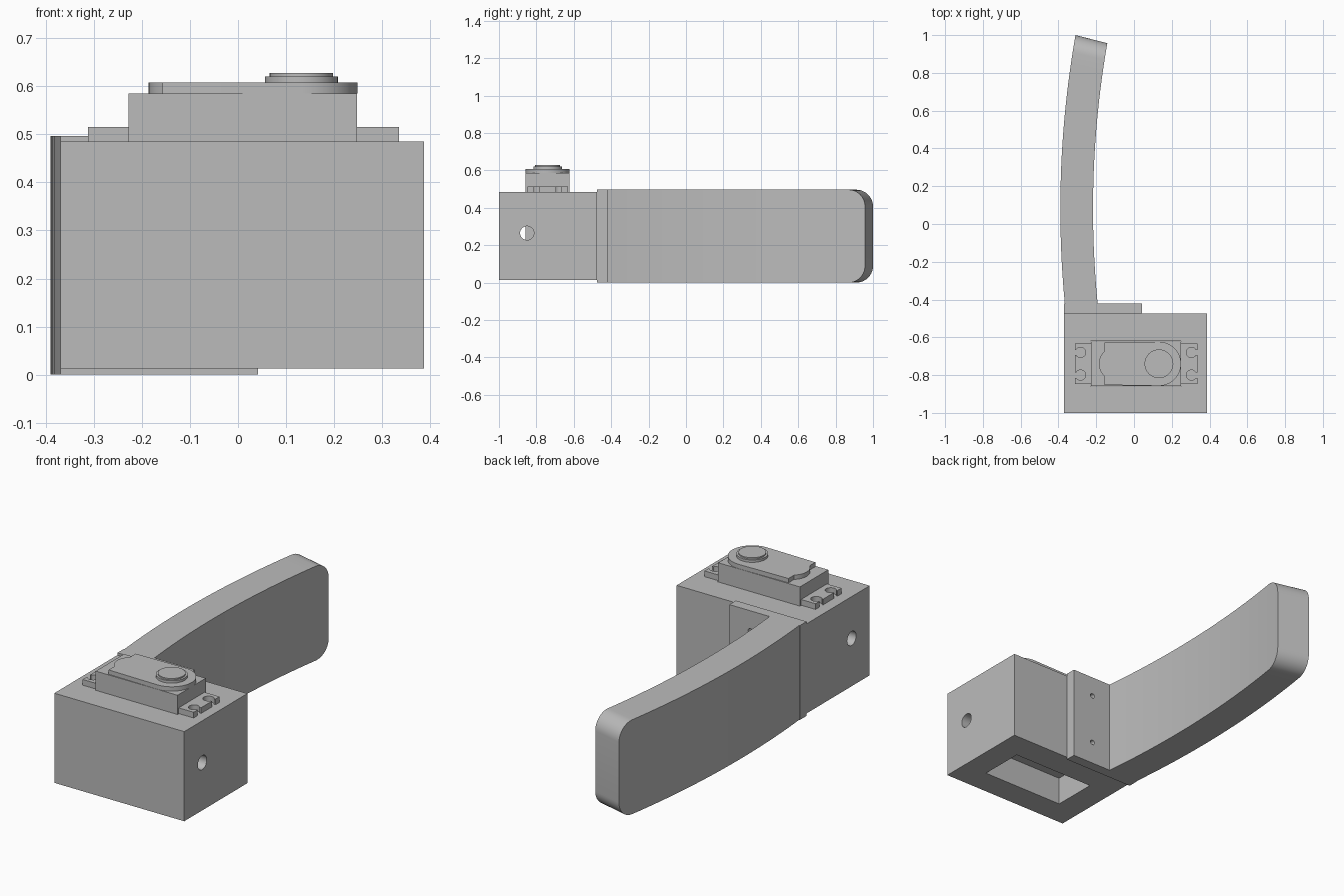
import bpy, bmesh, math

old = bpy.data.objects.get("Cube")
if old:
    bpy.data.objects.remove(old, do_unlink=True)

grey = bpy.data.materials.new("plain_grey")
grey.use_nodes = True
colour = (0.5, 0.5, 0.5, 1)
grey.diffuse_color = colour
grey.node_tree.nodes["Principled BSDF"].inputs["Base Color"].default_value = colour


def finish(name, bm):
    bmesh.ops.recalc_face_normals(bm, faces=bm.faces)
    mesh = bpy.data.meshes.new(name)
    bm.to_mesh(mesh)
    bm.free()
    mesh.materials.append(grey)
    ob = bpy.data.objects.new(name, mesh)
    bpy.context.collection.objects.link(ob)
    return ob


def prism(name, outline, z0, z1):
    bm = bmesh.new()
    low = [bm.verts.new((x, y, z0)) for x, y in outline]
    high = [bm.verts.new((x, y, z1)) for x, y in outline]
    bm.faces.new(low)
    bm.faces.new(high)
    for i in range(len(low)):
        j = (i + 1) % len(low)
        bm.faces.new((low[i], low[j], high[j], high[i]))
    return finish(name, bm)


def box(name, x0, x1, y0, y1, z0, z1):
    return prism(name, [(x0, y0), (x1, y0), (x1, y1), (x0, y1)], z0, z1)


def arc(cx, cy, r, start, end, n):
    angles = [math.radians(start + (end - start) * i / n) for i in range(n + 1)]
    return [(cx + r * math.cos(a), cy + r * math.sin(a)) for a in angles]


def disc(name, x, y, r, z0, z1):
    return prism(name, arc(x, y, r, 0, 360, 40)[:-1], z0, z1)


def activate(ob):
    bpy.ops.object.select_all(action='DESELECT')
    ob.select_set(True)
    bpy.context.view_layer.objects.active = ob


def cut(target, cutters):
    activate(target)
    for c in cutters:
        c.hide_render = True
        mod = target.modifiers.new("cut", 'BOOLEAN')
        mod.operation, mod.solver, mod.object = 'DIFFERENCE', 'EXACT', c
        bpy.ops.object.modifier_apply(modifier=mod.name)
        bpy.data.objects.remove(c, do_unlink=True)


def smooth(ob):
    activate(ob)
    bpy.ops.object.shade_smooth_by_angle(angle=math.radians(30))


# Housing block with servo pocket and cross hole
block = box("housing_block", -0.37, 0.387, -1, -0.475, 0.013, 0.485)
pocket = box("pocket_cutter", -0.23, 0.25, -0.86, -0.62, -0.1, 0.6)
cross = disc("cross_hole_cutter", 0, 0, 0.037, -0.6, 0.6)
cross.rotation_euler = (0, math.pi / 2, 0)
cross.location = (0, -0.85, 0.265)
cut(block, [pocket, cross])
smooth(block)

# Mounting plate with two screw holes
plate = box("mounting_plate", -0.37, 0.042, -0.475, -0.42, 0, 0.497)
holes = []
for z in (0.12, 0.39):
    h = disc("screw_hole_cutter", 0, 0, 0.013, -0.04, 0.1)
    h.rotation_euler = (math.pi / 2, 0, 0)
    h.location = (-0.08, -0.43, z)
    holes.append(h)
cut(plate, holes)
smooth(plate)

# Curved arm: a bowed bar whose far end has rounded corners
START, MID_Y, CENTRE_X = -0.42, 0.08, 4.91
OUTER, INNER, HALF, ROUND = 5.3, 5.127, 0.2485, 0.09
LENGTH = 1 - START
steps = [LENGTH - (LENGTH - ROUND) * i / 24 for i in range(24)]
steps += [ROUND * (1 - math.sin(math.radians(9 * i))) for i in range(11)]
bm = bmesh.new()
rings = []
for s in steps:
    h = HALF
    if s < ROUND:
        h += math.sqrt(max(0, ROUND ** 2 - (ROUND - s) ** 2)) - ROUND
    t = 1 - s / LENGTH
    ring = []
    for radius, end, sides in ((OUTER, 1, (-1, 1)), (INNER, 0.957, (1, -1))):
        y = START + (end - START) * t
        x = CENTRE_X - math.sqrt(radius ** 2 - (y - MID_Y) ** 2)
        ring += [bm.verts.new((x, y, HALF + k * h)) for k in sides]
    rings.append(ring)
for a, b in zip(rings, rings[1:]):
    for i in range(4):
        j = (i + 1) % 4
        bm.faces.new((a[i], a[j], b[j], b[i]))
bm.faces.new(rings[0])
bm.faces.new(rings[-1])
smooth(finish("curved_arm", bm))

# Servo body
CY = -0.74
box("servo_body", -0.228, 0.248, CY - 0.118, CY + 0.118, 0.16, 0.585)

# Servo mounting ears with open keyhole slots
for name, inner, outer, hole in (("right_ear", -0.22, -0.312, -0.283),
                                 ("left_ear", 0.24, 0.335, 0.304)):
    ear = box(name, min(inner, outer), max(inner, outer), CY - 0.108, CY + 0.108, 0.485, 0.515)
    cutters = []
    for y in (CY - 0.06, CY + 0.06):
        cutters.append(disc("slot_round_cutter", hole, y, 0.027, 0.4, 0.6))
        tip = outer + math.copysign(0.05, outer)
        cutters.append(box("slot_cutter", min(hole, tip), max(hole, tip),
                           y - 0.014, y + 0.014, 0.39, 0.61))
    cut(ear, cutters)
    smooth(ear)

# Servo gear cover: large round end, straight sides, small bulge
outline = arc(0.132, CY, 0.117, -90, 90, 28)
outline += [(-0.157, CY + 0.112)]
outline += arc(-0.098, CY, 0.088, 132, 228, 14)
outline += [(-0.157, CY - 0.112)]
smooth(prism("gear_cover", outline, 0.585, 0.608))

# Output hub
smooth(disc("output_hub", 0.132, CY, 0.076, 0.608, 0.621))
smooth(disc("output_hub_top", 0.132, CY, 0.066, 0.621, 0.628))
